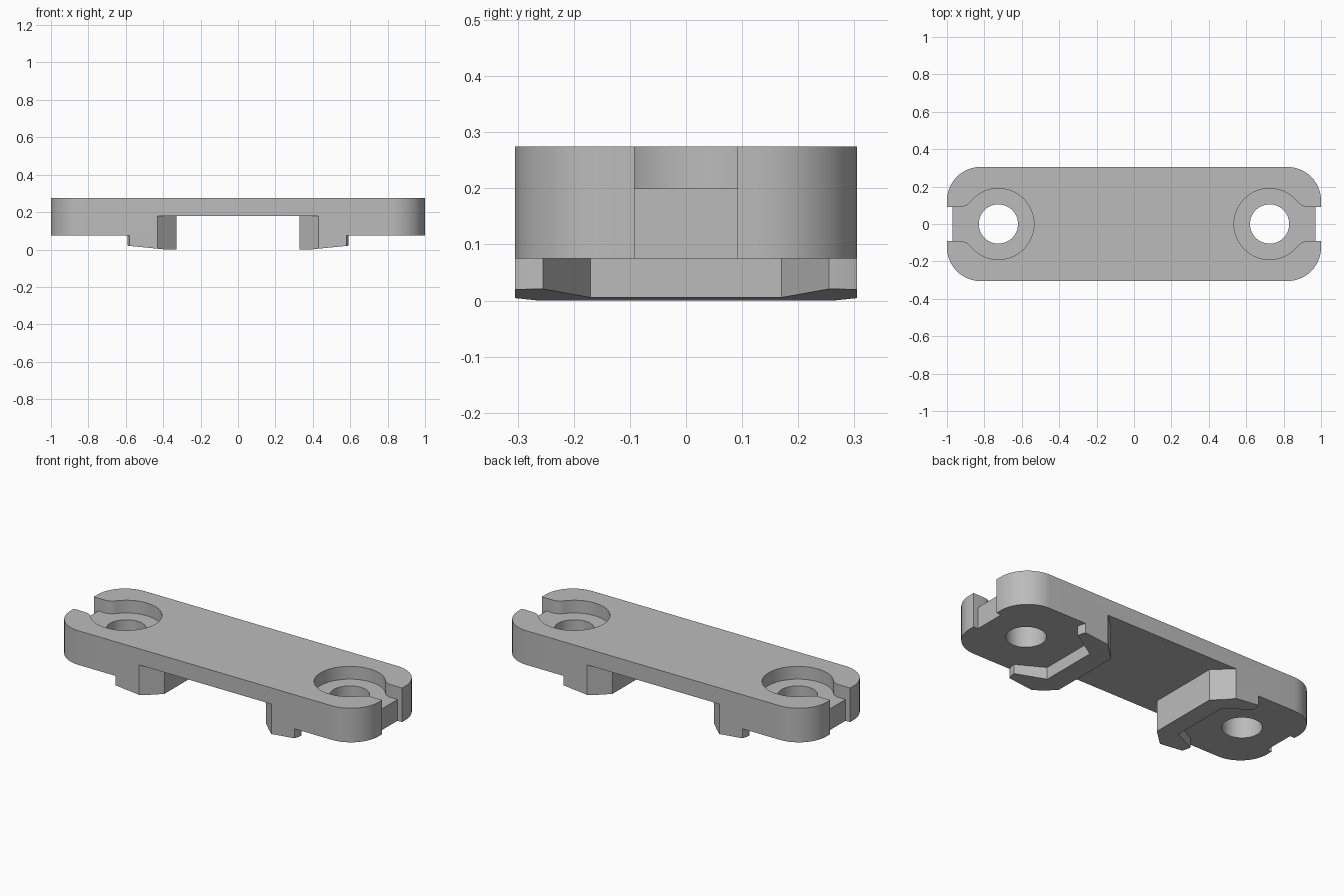
import bpy, bmesh
from math import sin, cos, atan2, radians, hypot
from mathutils import Vector

if "Cube" in bpy.data.objects:
    bpy.data.objects.remove(bpy.data.objects["Cube"])

BOTTOM, TOP, CEILING, FLOOR = 0.075, 0.275, 0.18, 0.2
HALF_Y, CORNER = 0.305, 0.18
HOLE_X, HOLE_R, BORE_R, SLOT = 0.725, 0.105, 0.19, 0.092

grey = bpy.data.materials.new("plain grey")
grey.use_nodes = True
colour = (0.5, 0.5, 0.5, 1)
grey.diffuse_color = colour
grey.node_tree.nodes["Principled BSDF"].inputs["Base Color"].default_value = colour


def arc(cx, cy, r, start, end, n=16):
    """Points on an arc, angles in radians."""
    steps = [start + (end - start) * i / n for i in range(n + 1)]
    return [(cx + r * cos(a), cy + r * sin(a)) for a in steps]


def both_sides(half):
    """Close a half outline by mirroring it across y = 0."""
    return half + [(x, -y) for x, y in reversed(half)]


def prism(name, outline, low, high, side=1, slope=None):
    """Upright prism; slope is (point, normal) of a plane that trims it."""
    bm = bmesh.new()
    face = bm.faces.new([bm.verts.new((x * side, y, low)) for x, y in outline])
    new = bmesh.ops.extrude_face_region(bm, geom=[face])["geom"]
    verts = [v for v in new if isinstance(v, bmesh.types.BMVert)]
    bmesh.ops.translate(bm, verts=verts, vec=(0, 0, high - low))
    if slope:
        bmesh.ops.bisect_plane(bm, geom=bm.verts[:] + bm.edges[:] + bm.faces[:],
                               plane_co=slope[0], plane_no=slope[1], clear_outer=True)
        bmesh.ops.holes_fill(bm, edges=[e for e in bm.edges if e.is_boundary])
    bmesh.ops.recalc_face_normals(bm, faces=bm.faces)
    mesh = bpy.data.meshes.new(name)
    bm.to_mesh(mesh)
    bm.free()
    mesh.materials.append(grey)
    obj = bpy.data.objects.new(name, mesh)
    bpy.context.collection.objects.link(obj)
    return obj


def select_only(obj):
    bpy.ops.object.select_all(action="DESELECT")
    obj.select_set(True)
    bpy.context.view_layer.objects.active = obj


def cut(target, cutter):
    """Subtract the cutter and discard it."""
    cutter.hide_render = True
    mod = target.modifiers.new("cut", "BOOLEAN")
    mod.operation = "DIFFERENCE"
    mod.solver = "EXACT"
    mod.object = cutter
    select_only(target)
    bpy.ops.object.modifier_apply(modifier=mod.name)
    bpy.data.objects.remove(cutter)


# Plate: rounded bar with a shallow notch in each end
end = [(0.97, SLOT), (1, SLOT)] + arc(1 - CORNER, HALF_Y - CORNER, CORNER, 0, radians(90))
upper = end + [(-x, y) for x, y in reversed(end)]
plate = prism("plate", both_sides(upper), BOTTOM, TOP)

# Inner edge of each bracket, shared with the underside recess
inner = [(0.33, 0.21), (0.43, HALF_Y)]

# Underside recess between the brackets
recess = inner + [(0.43, 0.4)]
recess = recess + [(-x, y) for x, y in reversed(recess)]
cut(plate, prism("recess_cutter", both_sides(recess), -0.1, CEILING))

# Counterbore that flares into the end slot through two fillets
dx, fillet = 0.205, 0.073
turn = atan2(SLOT + fillet, dx)
pocket = [(1.1, SLOT)]
pocket += arc(HOLE_X + dx, SLOT + fillet, fillet, radians(-90), turn - radians(180), 8)
pocket += arc(HOLE_X, 0, BORE_R, turn, radians(179), 28)[1:]

for side in (1, -1):
    cut(plate, prism("pocket_cutter", both_sides(pocket), FLOOR, 0.4, side))
    hole = arc(HOLE_X, 0, HOLE_R, 0, radians(360), 48)[:-1]
    cut(plate, prism("hole_cutter", hole, -0.1, 0.4, side))

# Brackets: legs that wrap around each hole, with a sloping underside
bracket = inner + [(0.58, HALF_Y), (0.589, 0.28), (0.592, 0.255), (0.44, 0.17)]
parts = [plate]
for side, label in ((1, "left"), (-1, "right")):
    slope = (Vector((0.385 * side, 0, 0)), Vector((0.1 * side, 0, -1)))
    parts.append(prism(label + "_bracket", both_sides(bracket), 0, BOTTOM, side, slope))

for part in parts:
    select_only(part)
    bpy.ops.object.shade_smooth_by_angle(angle=radians(25))
